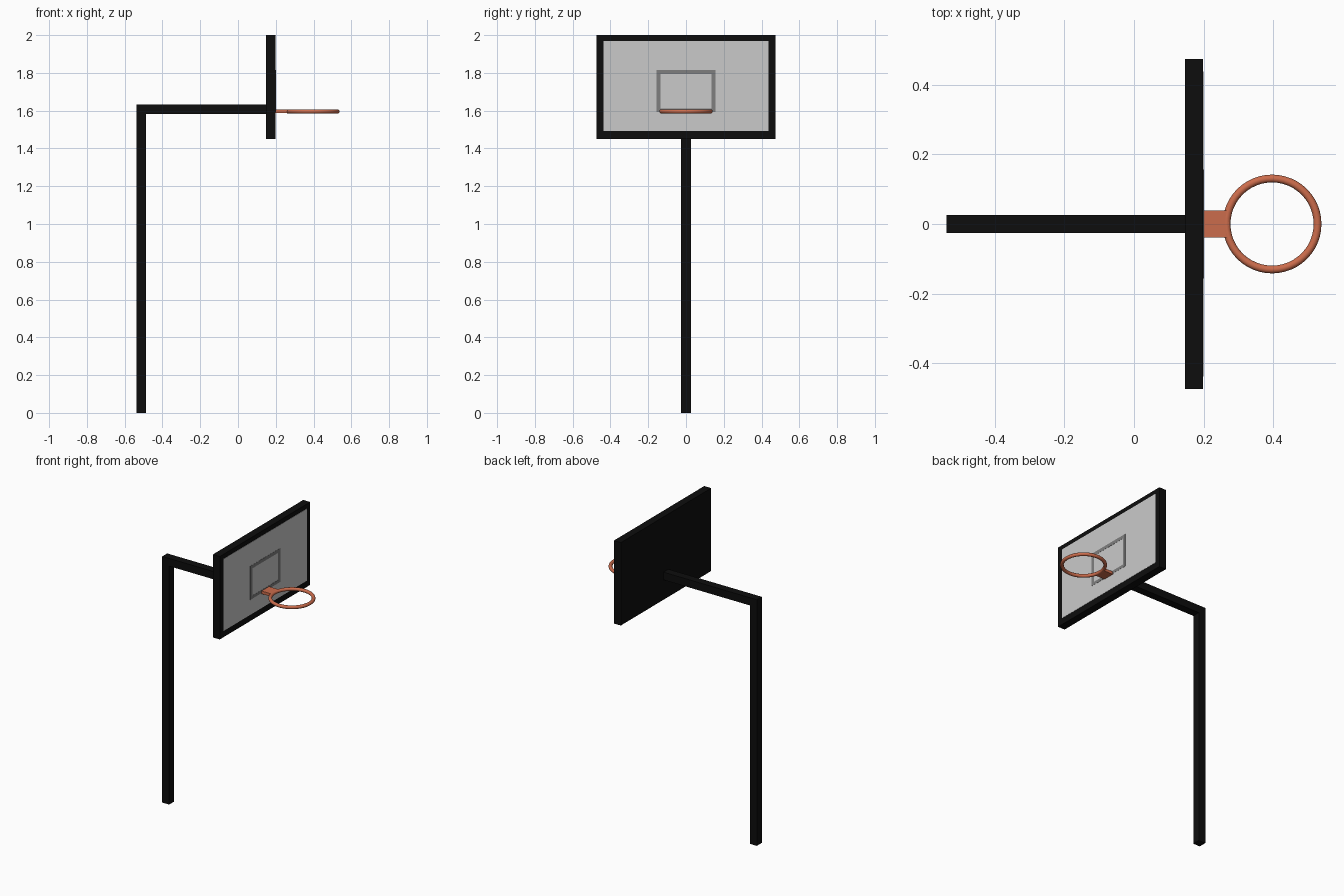
import bpy
import math

if "Cube" in bpy.data.objects:
    bpy.data.objects.remove(bpy.data.objects["Cube"])


def material(name, rgb):
    m = bpy.data.materials.new(name)
    m.diffuse_color = (*rgb, 1.0)
    m.use_nodes = True
    m.node_tree.nodes["Principled BSDF"].inputs["Base Color"].default_value = m.diffuse_color
    return m


BLACK = material("black metal", (0.004, 0.004, 0.004))
PANEL = material("light grey panel", (0.59, 0.59, 0.59))
GREY = material("mid grey marking", (0.21, 0.21, 0.21))
ORANGE = material("orange metal", (0.60, 0.15, 0.072))


def box(name, x, y, z, mat):
    """Axis-aligned box from (min, max) pairs."""
    spans = (x, y, z)
    bpy.ops.mesh.primitive_cube_add(size=1, location=[(a + b) / 2 for a, b in spans])
    o = bpy.context.object
    o.name = name
    o.scale = [b - a for a, b in spans]
    bpy.ops.object.transform_apply(location=False, rotation=False, scale=True)
    o.data.materials.append(mat)
    return o


# Upright post and horizontal arm, as one L-shaped square tube
outline = [(-0.538, 0), (-0.487, 0), (-0.487, 1.582), (0.15, 1.582),
           (0.15, 1.633), (-0.538, 1.633)]
mesh = bpy.data.meshes.new("post_and_arm")
n = len(outline)
verts = [(x, y, z) for y in (-0.026, 0.026) for x, z in outline]
faces = [tuple(range(n)), tuple(reversed(range(n, 2 * n)))]
faces += [((i + 1) % n, i, n + i, n + (i + 1) % n) for i in range(n)]
mesh.from_pydata(verts, [], faces)
mesh.materials.append(BLACK)
post = bpy.data.objects.new("post_and_arm", mesh)
bpy.context.collection.objects.link(post)

# Backboard with its light front panel
box("backboard", (0.147, 0.198), (-0.474, 0.474), (1.45, 2.0), BLACK)
box("front_panel", (0.195, 0.1995), (-0.437, 0.437), (1.492, 1.97), PANEL)

# Painted target rectangle
mx = (0.197, 0.2005)
for side, name in ((-1, "left"), (1, "right")):
    box("target_" + name, mx, sorted((side * 0.135, side * 0.157)), (1.592, 1.816), GREY)
box("target_top", mx, (-0.135, 0.135), (1.793, 1.816), GREY)
box("target_bottom", mx, (-0.135, 0.135), (1.592, 1.612), GREY)

# Rim and its bracket
bpy.ops.mesh.primitive_torus_add(location=(0.396, 0, 1.596), major_radius=0.1305,
                                 minor_radius=0.0112, major_segments=48, minor_segments=12)
rim = bpy.context.object
rim.name = "rim"
rim.data.materials.append(ORANGE)
bpy.ops.object.shade_smooth_by_angle(angle=math.radians(40))
box("rim_bracket", (0.19, 0.271), (-0.039, 0.039), (1.587, 1.606), ORANGE)
